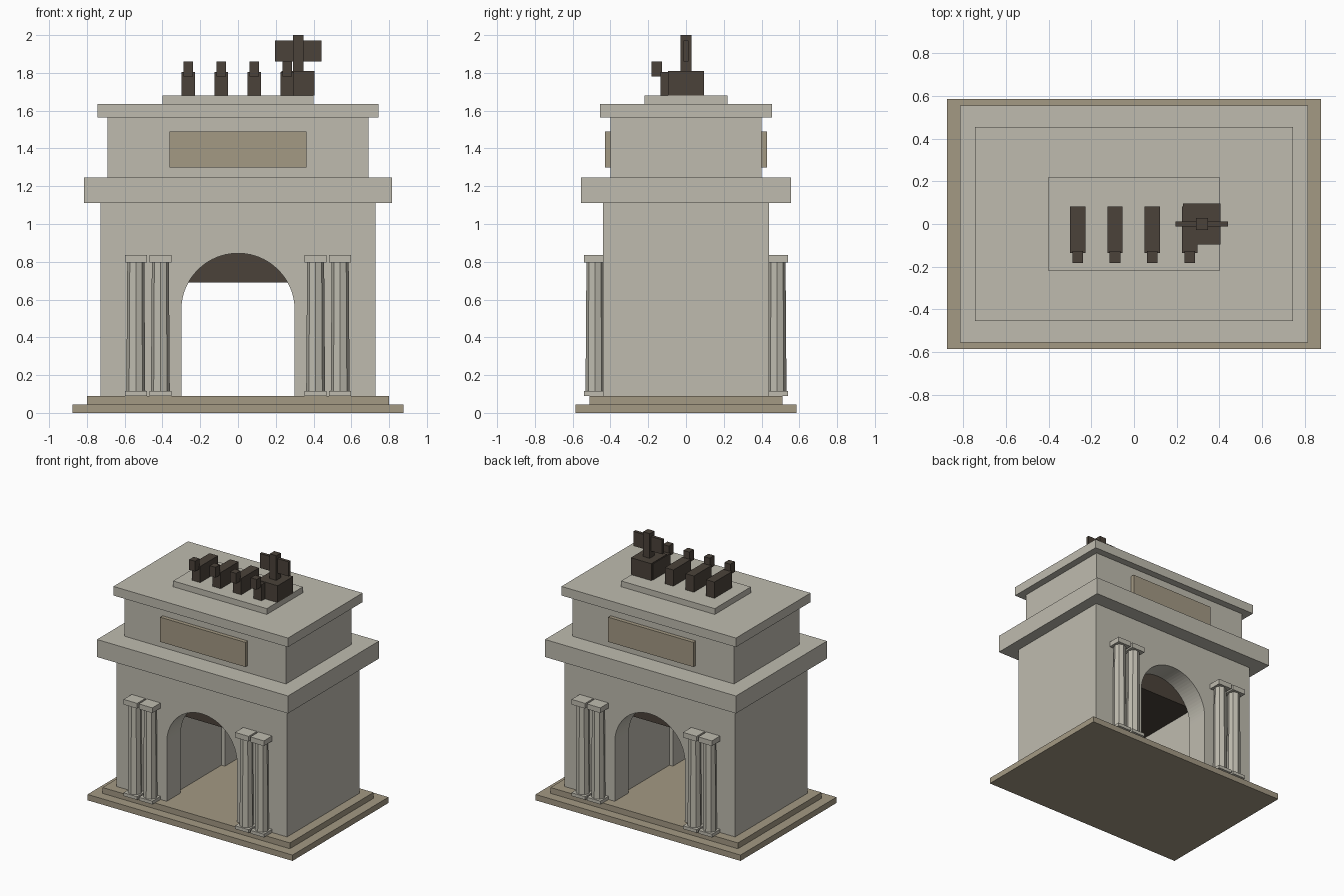
import bpy, bmesh, math

if "Cube" in bpy.data.objects:
    bpy.data.objects.remove(bpy.data.objects["Cube"])


def material(name, color):
    m = bpy.data.materials.new(name)
    m.diffuse_color = (*color, 1)
    m.use_nodes = True
    m.node_tree.nodes["Principled BSDF"].inputs["Base Color"].default_value = m.diffuse_color
    return m


STONE = material("pale_stone", (0.52, 0.50, 0.43))
TAN = material("tan_stone", (0.37, 0.32, 0.23))
BRONZE = material("dark_bronze", (0.07, 0.055, 0.042))


def finish(name, bm, mat):
    bmesh.ops.recalc_face_normals(bm, faces=bm.faces)
    me = bpy.data.meshes.new(name)
    bm.to_mesh(me)
    bm.free()
    ob = bpy.data.objects.new(name, me)
    bpy.context.collection.objects.link(ob)
    if mat:
        me.materials.append(mat)
    return ob


def prism(name, profile, y0, y1, mat):
    """Extrude an (x, z) profile along y."""
    bm = bmesh.new()
    face = bm.faces.new([bm.verts.new((x, y0, z)) for x, z in profile])
    ext = bmesh.ops.extrude_face_region(bm, geom=[face])
    moved = [v for v in ext["geom"] if isinstance(v, bmesh.types.BMVert)]
    bmesh.ops.translate(bm, verts=moved, vec=(0, y1 - y0, 0))
    return finish(name, bm, mat)


def box(name, x0, x1, y0, y1, z0, z1, mat=STONE):
    return prism(name, [(x0, z0), (x1, z0), (x1, z1), (x0, z1)], y0, y1, mat)


def block(name, hx, hy, z0, z1, mat=STONE):
    return box(name, -hx, hx, -hy, hy, z0, z1, mat)


def cut(target, cutter):
    mod = target.modifiers.new("cut", 'BOOLEAN')
    mod.operation = 'DIFFERENCE'
    mod.solver = 'EXACT'
    mod.object = cutter
    bpy.context.view_layer.objects.active = target
    bpy.ops.object.modifier_apply(modifier=mod.name)
    bpy.data.objects.remove(cutter)


# Stepped base
block("lower_step", 0.875, 0.585, 0, 0.045, TAN)
block("upper_step", 0.80, 0.51, 0.045, 0.09, TAN)

# Main body with arched passage and a slightly wider inner chamber
body = block("main_body", 0.727, 0.44, 0.09, 1.11)
R, SPRING, N = 0.30, 0.545, 40
arch = [(-R, 0.0), (R, 0.0)]
arch += [(R * math.cos(math.pi * i / N), SPRING + R * math.sin(math.pi * i / N))
         for i in range(N + 1)]
cut(body, prism("arch_cutter", arch, -0.7, 0.7, None))
cut(body, block("chamber_cutter", 0.33, 0.27, 0.0, 0.70, None))
block("passage_ceiling", 0.332, 0.27, 0.69, 0.88, BRONZE)

# Cornices, attic and statue pedestal
block("main_cornice", 0.815, 0.555, 1.11, 1.245)
block("attic", 0.69, 0.40, 1.245, 1.565)
block("attic_cornice", 0.745, 0.455, 1.565, 1.635)
block("statue_pedestal", 0.40, 0.22, 1.635, 1.68)

# Attic panels, front and back
for side, s in (("front", -1), ("back", 1)):
    y0, y1 = sorted((s * 0.39, s * 0.43))
    box(side + "_panel", -0.363, 0.363, y0, y1, 1.30, 1.49, TAN)


# Paired columns on both faces
def column(name, x, y):
    h = 0.058
    box(name + "_base", x - h, x + h, y - h, y + h, 0.09, 0.115)
    box(name + "_capital", x - h, x + h, y - h, y + h, 0.795, 0.835)
    bm = bmesh.new()
    bmesh.ops.create_cone(bm, cap_ends=True, segments=8, radius1=0.05,
                          radius2=0.045, depth=0.68)
    bmesh.ops.translate(bm, verts=bm.verts, vec=(x, y, 0.455))
    finish(name + "_shaft", bm, STONE)


for side, y in (("front", -0.482), ("back", 0.482)):
    for i, x in enumerate((-0.541, -0.411, 0.411, 0.541)):
        column(f"{side}_column_{i + 1}", x, y)

# Four horses
for i in range(4):
    x = -0.264 + i * 0.175
    box(f"horse_body_{i + 1}", x - 0.036, x + 0.036, -0.135, 0.082, 1.68, 1.805, BRONZE)
    box(f"horse_head_{i + 1}", x - 0.025, x + 0.025, -0.182, -0.127, 1.78, 1.86, BRONZE)

# Chariot and winged figure
box("chariot", 0.23, 0.405, -0.095, 0.095, 1.68, 1.81, BRONZE)
box("figure", 0.29, 0.346, -0.028, 0.028, 1.81, 2.0, BRONZE)
box("wings", 0.195, 0.441, -0.012, 0.012, 1.86, 1.972, BRONZE)
